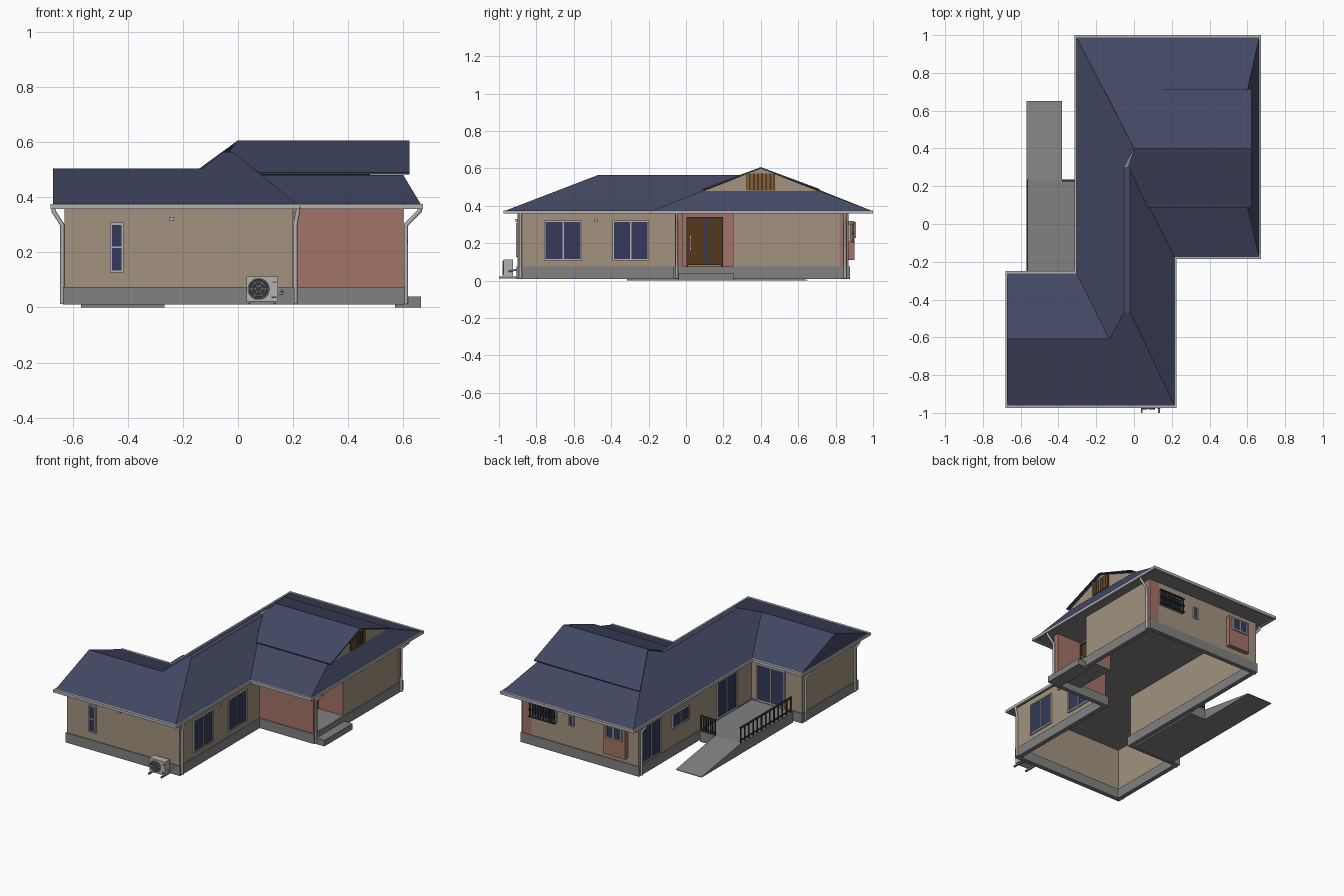
import bpy, bmesh, math
from mathutils import Vector

if "Cube" in bpy.data.objects:
    bpy.data.objects.remove(bpy.data.objects["Cube"])


def material(name, rgb):
    m = bpy.data.materials.new(name)
    m.diffuse_color = (*rgb, 1)
    m.use_nodes = True
    m.node_tree.nodes["Principled BSDF"].inputs["Base Color"].default_value = m.diffuse_color
    return m


ROOF = material("roof_navy", (0.055, 0.066, 0.125))
BEIGE = material("wall_beige", (0.36, 0.29, 0.215))
PINK = material("wall_brick", (0.36, 0.17, 0.135))
GREY = material("concrete", (0.22, 0.22, 0.22))
LIGHT = material("trim_light", (0.45, 0.45, 0.45))
DARK = material("dark_metal", (0.04, 0.04, 0.045))
GLASS = material("glass_blue", (0.035, 0.042, 0.10))
BROWN = material("door_brown", (0.09, 0.04, 0.01))
WOOD = material("louver_wood", (0.22, 0.12, 0.05))


def mesh(name, verts, faces, mats, indices=None):
    me = bpy.data.meshes.new(name)
    me.from_pydata(verts, [], faces)
    for m in mats:
        me.materials.append(m)
    if indices:
        me.polygons.foreach_set("material_index", indices)
    ob = bpy.data.objects.new(name, me)
    bpy.context.collection.objects.link(ob)
    return ob


def boxes(name, items, mat):
    """Each item is (x0, x1, y0, y1, z0, z1)."""
    v, f = [], []
    for x0, x1, y0, y1, z0, z1 in items:
        n = len(v)
        v += [(x, y, z) for z in (z0, z1) for x, y in ((x0, y0), (x1, y0), (x1, y1), (x0, y1))]
        f += [[n + i for i in q] for q in ((3, 2, 1, 0), (4, 5, 6, 7), (0, 1, 5, 4), (1, 2, 6, 5), (2, 3, 7, 6), (3, 0, 4, 7))]
    return mesh(name, v, f, [mat])


def offset(poly, d):
    """Move a counter-clockwise outline outward by d."""
    out = []
    for i, p in enumerate(poly):
        a, p, b = Vector(poly[i - 1]), Vector(p), Vector(poly[(i + 1) % len(poly)])
        e, g = (p - a).normalized(), (b - p).normalized()
        n, m = Vector((e.y, -e.x)), Vector((g.y, -g.x))
        out.append(tuple(p + (n + m) * d / (1 + n.dot(m))))
    return out


def ring(name, poly, z0, z1, t, mats, special=()):
    """Hollow band following an outline; special edges use the second material."""
    inner, n = offset(poly, -t), len(poly)
    v = [(x, y, z) for loop, z in ((poly, z0), (poly, z1), (inner, z1), (inner, z0)) for x, y in loop]
    f, idx = [], []
    for i in range(n):
        j = (i + 1) % n
        for k in range(4):
            l = (k + 1) % 4
            f.append((k * n + i, k * n + j, l * n + j, l * n + i))
            idx.append(int(i in special))
    return mesh(name, v, f, mats, idx)


def side(face, u0, u1, z0, z1, d0, d1):
    """Box on a wall: face = (axis, position, outward sign)."""
    axis, pos, s = face
    a, b = sorted((pos + s * d0, pos + s * d1))
    return (a, b, u0, u1, z0, z1) if axis == "x" else (u0, u1, a, b, z0, z1)


def window(name, face, u0, u1, z0, z1, panes=2, t=0.008):
    boxes(name + "_glass", [side(face, u0, u1, z0, z1, -0.004, 0.004)], GLASS)
    bars = [(u0 - t, u0, z0 - t, z1 + t), (u1, u1 + t, z0 - t, z1 + t), (u0, u1, z0 - t, z0), (u0, u1, z1, z1 + t)]
    for i in range(1, panes):
        c = u0 + (u1 - u0) * i / panes
        bars.append((c - t / 2, c + t / 2, z0, z1))
    boxes(name + "_frame", [side(face, *b, -0.004, 0.009) for b in bars], LIGHT)


def tube(name, pts, r, mat):
    cu = bpy.data.curves.new(name, "CURVE")
    cu.dimensions, cu.bevel_depth, cu.bevel_resolution, cu.use_fill_caps = "3D", r, 1, True
    sp = cu.splines.new("POLY")
    sp.points.add(len(pts) - 1)
    for p, q in zip(sp.points, pts):
        p.co = (*q, 1)
    cu.materials.append(mat)
    ob = bpy.data.objects.new(name, cu)
    bpy.context.collection.objects.link(ob)


# Walls with the recessed entrance, and the foundation
plan = [(-.63, -.9), (.2, -.9), (.2, -.06), (.6, -.06), (.6, -.02), (.42, -.02), (.42, .25), (.6, .25),
        (.6, .82), (.6, .87), (.53, .87), (-.26, .87), (-.26, -.32), (-.63, -.32)]
ring("walls", plan, .07, .365, .01, [BEIGE, PINK], (2, 3, 4, 5, 6, 8, 9))
base = [p for i, p in enumerate(plan) if i not in (4, 5, 6, 7, 8, 10)]
ring("foundation", offset(base, .006), .01, .075, .03, [GREY])
boxes("porch_floor", [(.41, .6, -.03, .26, .05, .076)], GREY)
boxes("porch_step", [(.57, .665, -.04, .255, 0, .04)], GREY)

# Eaves: soffit and gutter
eave = [(-.68, -.975), (.225, -.975), (.225, -.185), (.672, -.185), (.672, 1), (-.315, 1), (-.315, -.25), (-.68, -.25)]
mesh("soffit", [(x, y, .364) for x, y in eave], [range(7, -1, -1)], [GREY])
ring("gutter", eave, .358, .376, .014, [LIGHT])

# Main roof: one vertex table shared by all the slopes
E = .374
rv = [(-.672, -.967, E), (.217, -.967, E), (.217, -.18, E), (.664, -.18, E), (.664, .993, E), (-.307, .993, E),
      (-.307, -.257, E), (-.672, -.257, E), (-.672, -.61, .505), (-.13, -.61, .505), (-.054, -.47, .565),
      (-.02, -.47, .565), (-.02, .3, .565), (-.054, .3, .565), (0, .4, .6), (.6, .09, .481), (.08, .09, .481),
      (.6, .71, .481), (-.159, .71, .486)]
rf = [(0, 1, 11, 10, 9, 8), (7, 8, 9, 6), (0, 8, 7), (1, 2, 16, 12, 11), (10, 11, 12, 13),
      (6, 9, 10, 13, 14, 18, 5), (2, 3, 15, 16), (4, 5, 18, 17), (3, 4, 17, 15)]
mesh("roof", rv, rf, [ROOF])

# Raised upper gable roof with a lip over the lower slopes
upper = mesh("upper_roof", [(.075, .085, .49), (.622, .085, .49), (.622, .4, .607), (0, .4, .607), (-.03, .3, .568),
                            (.622, .715, .49), (-.16, .715, .49)], [(0, 1, 2, 3, 4), (2, 5, 6, 3)], [ROOF])
mod = upper.modifiers.new("thickness", "SOLIDIFY")
mod.thickness, mod.offset = .008, -1
mesh("gable_wall", [(.603, .09, .479), (.603, .71, .479), (.603, .4, .6)], [(0, 1, 2)], [BEIGE])
boxes("gable_louver_back", [(.6, .606, .32, .475, .482, .574)], BROWN)
boxes("gable_louver_slats", [(.604, .611, .324 + i * .022, .336 + i * .022, .482, .574) for i in range(7)], WOOD)

# Windows on each side
EAST, FRONT, BACK = ("x", .2, 1), ("y", -.9, -1), ("y", .87, 1)
WEST, WING = ("x", -.26, -1), ("y", -.32, 1)
window("east_window_front", EAST, -.75, -.565, .115, .315)
window("east_window_rear", EAST, -.385, -.205, .115, .315)
window("front_slit_window", FRONT, -.457, -.423, .135, .3, 1)
boxes("slit_window_rail", [side(FRONT, -.457, -.423, .215, .221, 0, .009)], LIGHT)
window("west_sliding_door", WEST, .65, .83, .09, .315)
window("west_small_window", WEST, .35, .51, .2, .28)
window("ramp_sliding_door", WEST, -.15, .04, .085, .315)
window("wing_sliding_door", WING, -.5, -.31, .085, .315)
window("back_wide_window", BACK, .35, .52, .215, .295)
window("back_slit_window", BACK, .22, .245, .22, .285, 1, .006)
boxes("back_bay", [(-.18, -.02, .865, .9, .11, .32)], PINK)
window("bay_window", ("y", .9, 1), -.15, -.05, .235, .305)

# Security grille on the wide back window
boxes("window_grille", [side(BACK, .345 + i * .02, .35 + i * .02, .205, .305, .02, .026) for i in range(10)]
      + [side(BACK, .34, .535, z, z + .006, .014, .03) for z in (.205, .25, .3)], DARK)

# Wall vents
boxes("wall_vents", [side(FRONT, -.25, -.232, .313, .329, 0, .012), side(EAST, -.489, -.471, .313, .329, 0, .012)], LIGHT)

# Entrance door
DOOR = ("x", .42, 1)
boxes("door_leaf", [side(DOOR, .012, .138, .085, .33, 0, .012), side(DOOR, .144, .188, .085, .33, 0, .01)], BROWN)
boxes("door_frame", [side(DOOR, .002, .012, .077, .34, 0, .018), side(DOOR, .188, .198, .077, .34, 0, .018),
                     side(DOOR, .002, .198, .33, .34, 0, .018), side(DOOR, .138, .144, .085, .33, 0, .015)], DARK)
boxes("door_glass", [side(DOOR, .096, .11, .09, .325, 0, .014)], GLASS)
boxes("door_handle", [side(DOOR, .018, .026, .16, .245, .022, .03), side(DOOR, .018, .03, .165, .175, .01, .03),
                      side(DOOR, .018, .03, .23, .24, .01, .03)], LIGHT)

# Downpipes with elbows from the gutter to the wall
for i, (xe, xw, y) in enumerate([(-.67, -.638, -.87), (-.67, -.638, -.35), (-.305, -.268, .85), (.66, .61, .85),
                                 (.66, .61, -.05), (.218, .208, -.885)]):
    tube(f"downpipe_{i + 1}", [(xe, y, .365), (xe, y, .35), (xw, y, .3), (xw, y, .012)], .008, LIGHT)

# Ramp, landing and railings
profile = [(.65, 0), (.65, .004), (.235, .07), (.235, 0)]
mesh("ramp", [(x, y, z) for x in (-.57, -.38) for y, z in profile],
     [(0, 1, 2, 3), (7, 6, 5, 4), (0, 4, 5, 1), (1, 5, 6, 2), (2, 6, 7, 3), (3, 7, 4, 0)], [GREY])
boxes("landing", [(-.57, -.266, -.315, .235, 0, .07)], GREY)
rail = [(-.57, -.56, -.3, .235, .165, .175), (-.57, -.56, -.3, .235, .085, .091),
        (-.38, -.27, .225, .235, .165, .175), (-.38, -.27, .225, .235, .085, .091)]
rail += [(-.568, -.561, -.3 + i * .044, -.293 + i * .044, .07, .17) for i in range(13)]
rail += [(-.38 + i * .017, -.374 + i * .017, .227, .234, .07, .17) for i in range(7)]
boxes("landing_railings", rail, DARK)

# Outdoor air unit with feet, fan and pipe
boxes("air_unit_body", [(.03, .145, -.975, -.925, .022, .112)], LIGHT)
boxes("air_unit_feet", [(x, x + .01, -1, -.905, .012, .022) for x in (.036, .128)], GREY)
boxes("air_unit_panel", [(.122, .14, -.978, -.97, .034, .04), (.125, .14, -.978, -.97, .09, .094)], DARK)
fan = Vector((.075, -.976, .067))
bpy.ops.mesh.primitive_cylinder_add(vertices=32, radius=.037, depth=.004, location=fan, rotation=(math.pi / 2, 0, 0))
bpy.context.object.name = "fan_opening"
bpy.context.object.data.materials.append(DARK)
for k, r in enumerate((.037, .025, .011)):
    bpy.ops.mesh.primitive_torus_add(major_radius=r, minor_radius=.002, major_segments=32, minor_segments=6,
                                     location=fan + Vector((0, -.003, 0)), rotation=(math.pi / 2, 0, 0))
    bpy.context.object.name = f"fan_guard_{k + 1}"
    bpy.context.object.data.materials.append(LIGHT)
for k in range(6):
    a = k * math.pi / 3
    d = Vector((math.cos(a), 0, math.sin(a)))
    c = fan + Vector((0, -.003, 0))
    tube(f"fan_spoke_{k + 1}", [c + d * .008, c + d * .037], .002, LIGHT)
tube("air_unit_pipe", [(.143, -.945, .05), (.16, -.945, .05), (.16, -.9, .06)], .005, LIGHT)
